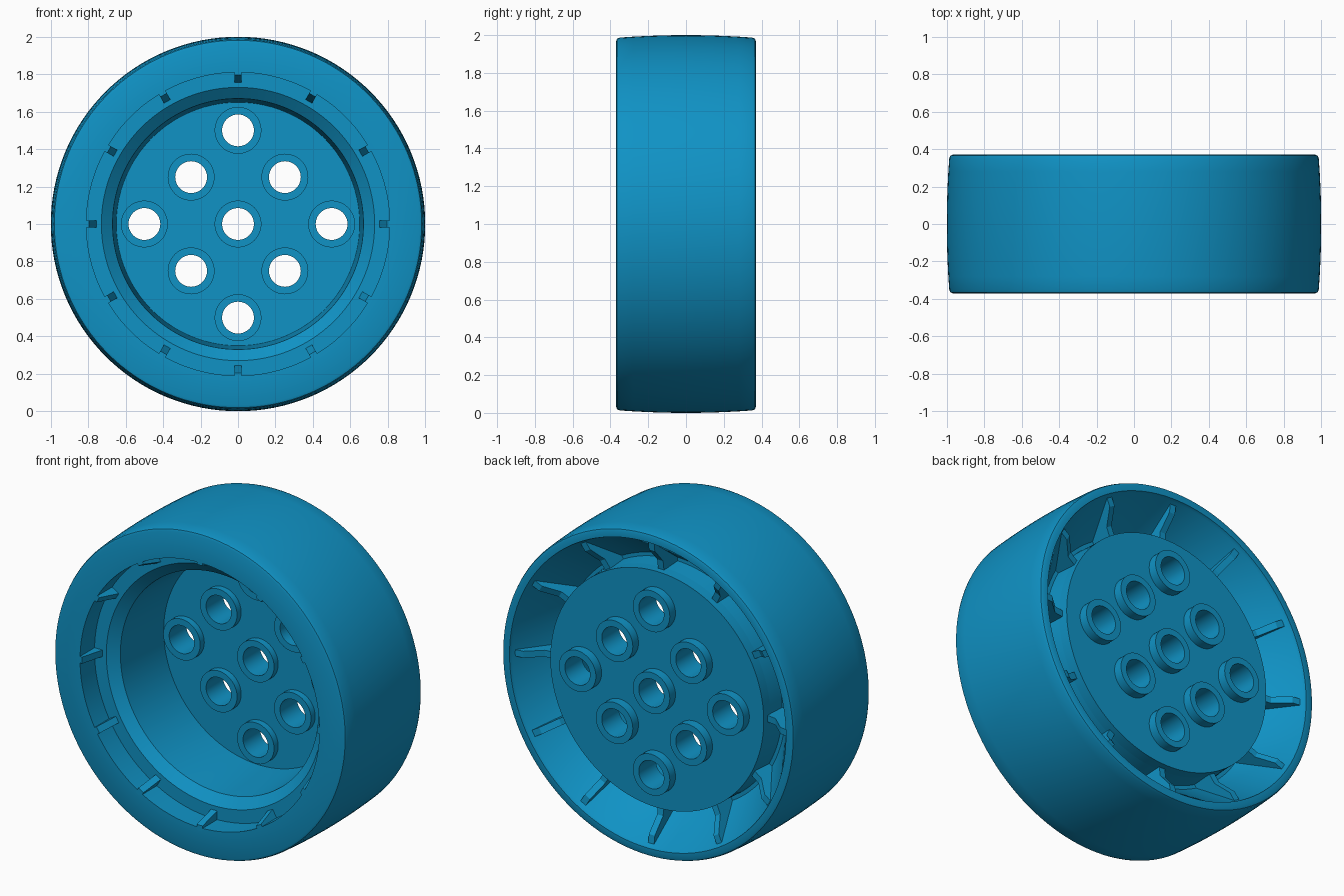
import bpy, bmesh, math

if "Cube" in bpy.data.objects:
    bpy.data.objects.remove(bpy.data.objects["Cube"])

SEG = 128
blue = bpy.data.materials.new("wheel_blue")
blue.diffuse_color = (0.005, 0.29, 0.56, 1)
blue.use_nodes = True
blue.node_tree.nodes["Principled BSDF"].inputs["Base Color"].default_value = blue.diffuse_color


def finish(name, bm):
    bmesh.ops.recalc_face_normals(bm, faces=bm.faces)
    me = bpy.data.meshes.new(name)
    bm.to_mesh(me)
    bm.free()
    me.materials.append(blue)
    ob = bpy.data.objects.new(name, me)
    bpy.context.collection.objects.link(ob)
    smooth(ob)
    return ob


def smooth(ob):
    bpy.ops.object.select_all(action='DESELECT')
    ob.select_set(True)
    bpy.context.view_layer.objects.active = ob
    bpy.ops.object.shade_smooth_by_angle(angle=math.radians(25))


def lathe(name, profile, cx=0, cz=1, seg=SEG):
    """Revolve a closed (radius, y) profile around the y axis."""
    bm = bmesh.new()
    rings = []
    for i in range(seg):
        a = 2 * math.pi * i / seg
        rings.append([bm.verts.new((cx + r * math.cos(a), y, cz + r * math.sin(a)))
                      for r, y in profile])
    n = len(profile)
    for i in range(seg):
        p, q = rings[i], rings[(i + 1) % seg]
        for j in range(n):
            k = (j + 1) % n
            bm.faces.new((p[j], p[k], q[k], q[j]))
    return finish(name, bm)


def ribs(name, profile, width, count=12):
    """Thin radial plates from a closed (radius, y) outline."""
    bm = bmesh.new()
    for i in range(count):
        a = 2 * math.pi * i / count
        c, s = math.cos(a), math.sin(a)
        sides = []
        for t in (-width / 2, width / 2):
            sides.append([bm.verts.new((r * c - t * s, y, 1 + r * s + t * c))
                          for r, y in profile])
        f, b = sides
        bm.faces.new(f)
        bm.faces.new(b[::-1])
        for j in range(len(f)):
            k = (j + 1) % len(f)
            bm.faces.new((f[j], f[k], b[k], b[j]))
    return finish(name, bm)


# Rim: crowned tread, stepped front recess, open flared back
crown = [(1 - 0.013 * (y / 0.35) ** 2, y) for y in [-0.35 + 0.07 * i for i in range(11)]]
rim_profile = ([(0.968, -0.37), (0.981, -0.365)] + crown +
               [(0.981, 0.365), (0.968, 0.37), (0.935, 0.37), (0.93, 0.35),
                (0.75, 0.11), (0.728, 0.11), (0.72, 0.25), (0.65, 0.25),
                (0.65, 0.21), (0.67, -0.18), (0.73, -0.23), (0.81, -0.23),
                (0.81, -0.37)])
lathe("rim", rim_profile)

# Front wedges in the groove, and back gussets between tub and rim
ribs("front_ribs", [(0.83, -0.37), (0.795, -0.37), (0.755, -0.225), (0.83, -0.225)], 0.04)
ribs("back_ribs", [(0.945, 0.34), (0.87, 0.33), (0.78, 0.25), (0.71, 0.24),
                   (0.71, 0.09), (0.76, 0.09), (0.945, 0.33)], 0.04)

# Pin-hole positions: centre, four on the axes, four diagonal
centres = [(0, 0)]
for k in range(4):
    a = k * math.pi / 2
    centres.append((0.5 * math.cos(a), 0.5 * math.sin(a)))
    b = a + math.pi / 4
    centres.append((0.354 * math.cos(b), 0.354 * math.sin(b)))

# Hub disc: filled outline with holes, extruded
cu = bpy.data.curves.new("hub_disc", 'CURVE')
cu.dimensions = '2D'
cu.fill_mode = 'BOTH'
cu.extrude = 0.035
for x, y, r, n in [(0, 0, 0.722, SEG)] + [(x, y, 0.1, 48) for x, y in centres]:
    sp = cu.splines.new('POLY')
    sp.points.add(n - 1)
    for i, p in enumerate(sp.points):
        a = 2 * math.pi * i / n
        p.co = (x + r * math.cos(a), y + r * math.sin(a), 0, 1)
    sp.use_cyclic_u = True
disc = bpy.data.objects.new("hub_disc", cu)
bpy.context.collection.objects.link(disc)
disc.rotation_euler = (math.pi / 2, 0, 0)
disc.location = (0, 0.245, 1)
bpy.ops.object.select_all(action='DESELECT')
disc.select_set(True)
bpy.context.view_layer.objects.active = disc
bpy.ops.object.convert(target='MESH')
disc = bpy.context.view_layer.objects.active
disc.data.materials.clear()
disc.data.materials.append(blue)
smooth(disc)

# Raised collars around each pin hole
for i, (x, z) in enumerate(centres):
    lathe(f"pin_collar_{i + 1}", [(0.085, 0.17), (0.125, 0.17), (0.125, 0.335), (0.085, 0.335)],
          x, 1 + z, 48)
